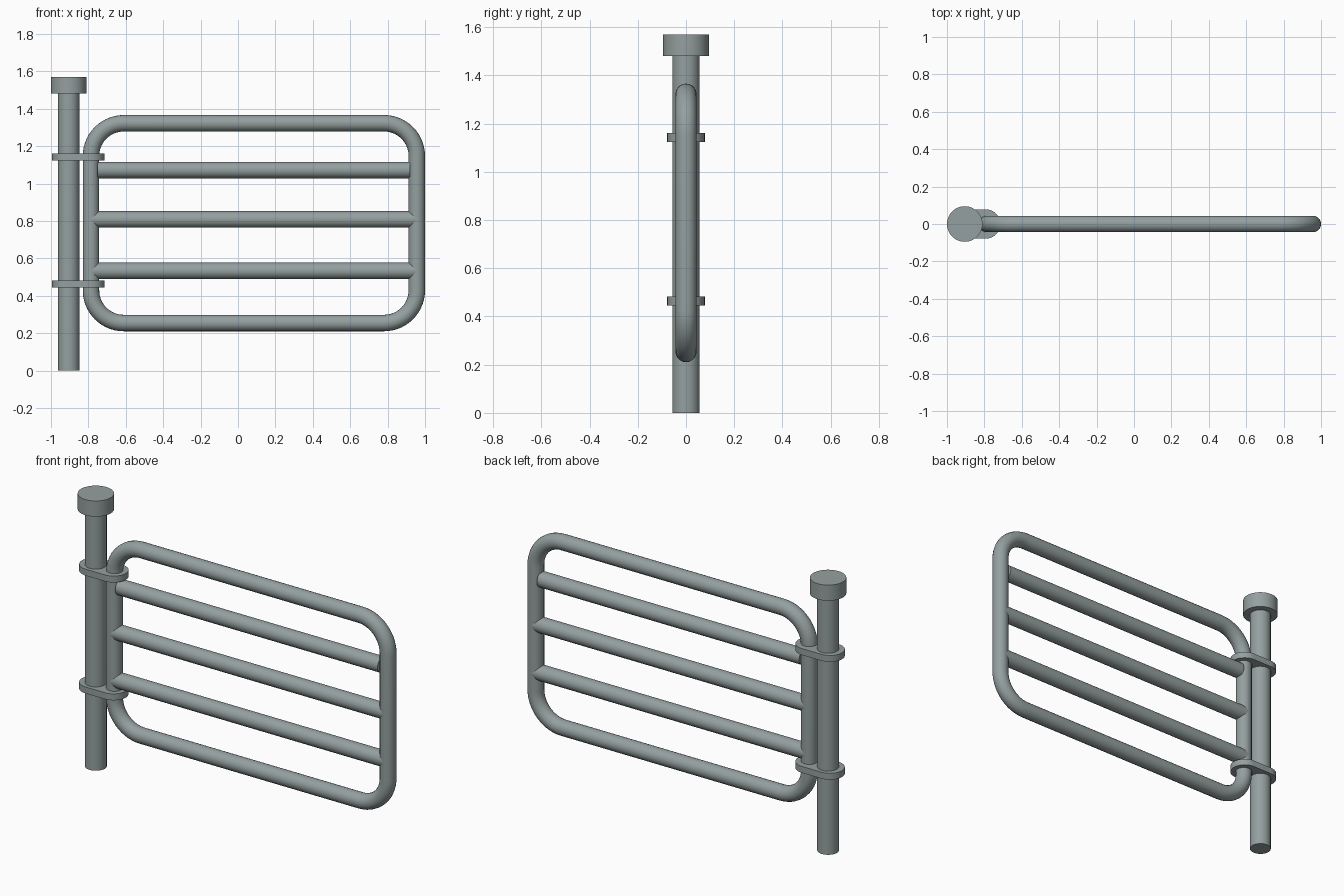
import bpy, bmesh, math
from mathutils import Vector

if "Cube" in bpy.data.objects:
    bpy.data.objects.remove(bpy.data.objects["Cube"])

steel = bpy.data.materials.new("grey_green_steel")
steel.diffuse_color = (0.30, 0.35, 0.35, 1)
steel.use_nodes = True
steel.node_tree.nodes["Principled BSDF"].inputs["Base Color"].default_value = steel.diffuse_color

POST_X = -0.905
LEFT, RIGHT, LOW, HIGH = -0.786, 0.956, 0.254, 1.322   # frame centre line
TUBE, CORNER = 0.044, 0.175


def finish(obj, name):
    obj.name = name
    obj.data.materials.clear()
    obj.data.materials.append(steel)
    bpy.ops.object.select_all(action='DESELECT')
    obj.select_set(True)
    bpy.context.view_layer.objects.active = obj
    bpy.ops.object.shade_smooth_by_angle(angle=math.radians(35))


def rod(name, a, b, radius, sides=40):
    a, b = Vector(a), Vector(b)
    d = b - a
    bpy.ops.mesh.primitive_cylinder_add(
        vertices=sides, radius=radius, depth=d.length, location=(a + b) / 2,
        rotation=d.to_track_quat('Z', 'Y').to_euler())
    finish(bpy.context.object, name)


def rounded_loop(corners, radius, steps):
    """Arc points around (centre_u, centre_v, start_angle) corners of 90 or 180 degrees."""
    pts = []
    for u, v, start, sweep in corners:
        for i in range(steps + 1):
            t = math.radians(start + sweep * i / steps)
            pts.append((u + radius * math.cos(t), v + radius * math.sin(t)))
    return pts


# Post and its cap
rod("post", (POST_X, 0, 0), (POST_X, 0, 1.49), 0.057)
rod("post_cap", (POST_X, 0, 1.48), (POST_X, 0, 1.57), 0.095)

# Rounded tubular gate frame
r = CORNER
loop = rounded_loop([(RIGHT - r, HIGH - r, 0, 90), (LEFT + r, HIGH - r, 90, 90),
                     (LEFT + r, LOW + r, 180, 90), (RIGHT - r, LOW + r, 270, 90)], r, 14)
curve = bpy.data.curves.new("gate_frame", 'CURVE')
curve.dimensions = '3D'
curve.bevel_depth = TUBE
curve.bevel_resolution = 8
spline = curve.splines.new('POLY')
spline.points.add(len(loop) - 1)
for p, (x, z) in zip(spline.points, loop):
    p.co = (x, 0, z, 1)
spline.use_cyclic_u = True
frame = bpy.data.objects.new("gate_frame", curve)
bpy.context.collection.objects.link(frame)
bpy.context.view_layer.objects.active = frame
frame.select_set(True)
bpy.ops.object.convert(target='MESH')
finish(bpy.context.object, "gate_frame")

# Horizontal bars: the upper one stops at the inner edge of the frame
rod("upper_bar", (-0.751, 0, 1.072), (0.919, 0, 1.072), TUBE)
rod("middle_bar", (LEFT, 0, 0.808), (RIGHT, 0, 0.808), TUBE)
rod("lower_bar", (LEFT, 0, 0.533), (RIGHT, 0, 0.533), TUBE)

# Hinge straps: stadium plates around post and frame
strap = rounded_loop([(-0.792, 0, -90, 180), (-0.916, 0, 90, 180)], 0.078, 18)
for name, z in (("lower_hinge_strap", 0.445), ("upper_hinge_strap", 1.123)):
    bm = bmesh.new()
    face = bm.faces.new([bm.verts.new((x, y, z)) for x, y in strap])
    ext = bmesh.ops.extrude_face_region(bm, geom=[face])
    bmesh.ops.translate(bm, vec=(0, 0, 0.037),
                        verts=[v for v in ext['geom'] if isinstance(v, bmesh.types.BMVert)])
    bmesh.ops.recalc_face_normals(bm, faces=bm.faces)
    mesh = bpy.data.meshes.new(name)
    bm.to_mesh(mesh)
    bm.free()
    obj = bpy.data.objects.new(name, mesh)
    bpy.context.collection.objects.link(obj)
    finish(obj, name)
